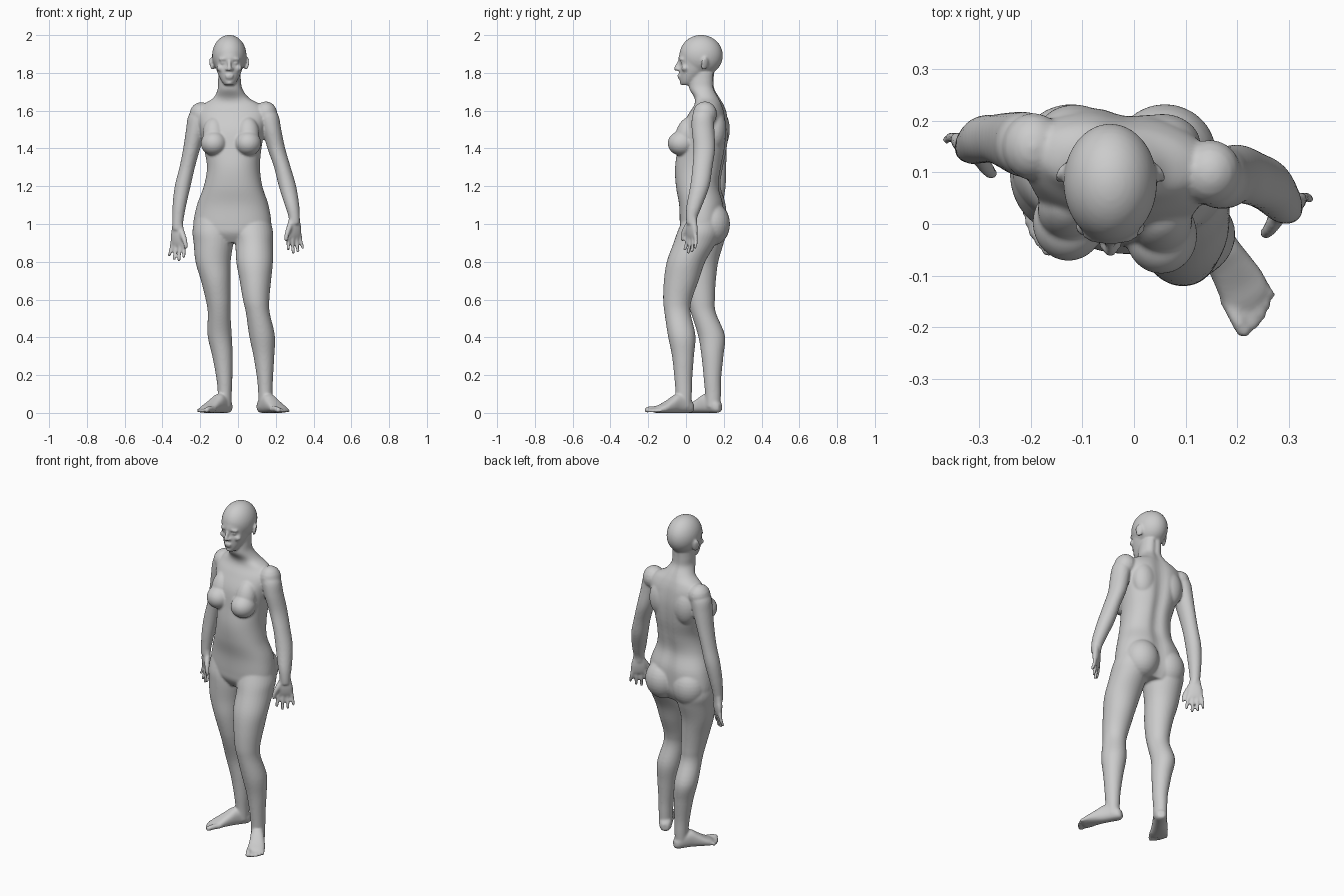
import bpy, math
from mathutils import Vector, Matrix

V, F = [], []  # all points and faces of the parts, fused at the end


def spline(rings, steps=5):
    # Catmull-Rom interpolation through ring tuples
    out = []
    for i in range(len(rings) - 1):
        p = [rings[min(max(i + k, 0), len(rings) - 1)] for k in (-1, 0, 1, 2)]
        for s in range(steps):
            t = s / steps
            out.append([0.5 * (2 * b + (c - a) * t + (2 * a - 5 * b + 4 * c - d) * t * t
                               + (3 * b - a - 3 * c + d) * t ** 3) for a, b, c, d in zip(*p)])
    return out + [list(rings[-1])]


def skin(loops):
    # join equal loops of points into a closed shell
    n, base = len(loops[0]), len(V)
    for loop in loops:
        V.extend(loop)
    for i in range(len(loops) - 1):
        a, b = base + i * n, base + (i + 1) * n
        F.extend((a + k, a + (k + 1) % n, b + (k + 1) % n, b + k) for k in range(n))
    last = base + (len(loops) - 1) * n
    F.append(tuple(range(base + n - 1, base - 1, -1)))
    F.append(tuple(range(last, last + n)))


def tube(rings, mat=Matrix(), yaw=0.0, power=2.0, groove=0.0, n=32):
    # loft of (super)ellipses, each ring is (x, y, z, rx, ry)
    rot, loops = Matrix.Rotation(yaw, 3, 'Z'), []
    for x, y, z, rx, ry in spline(rings):
        loop = []
        for k in range(n):
            a = 2 * math.pi * k / n
            c, s = math.cos(a), math.sin(a)
            g = 1 - groove * math.exp(-((a - math.pi / 2) / 0.2) ** 2)
            p = Vector((rx * math.copysign(abs(c) ** (2 / power), c),
                        ry * g * math.copysign(abs(s) ** (2 / power), s), 0))
            loop.append(mat @ (Vector((x, y, z)) + rot @ p))
        loops.append(loop)
    skin(loops)


def ball(loc, rad, rot=(0, 0, 0), n=20):
    m = Matrix.Translation(loc)
    for a, ax in zip(rot, 'XYZ'):
        m = m @ Matrix.Rotation(a, 4, ax)
    m = m @ Matrix.Diagonal((*rad, 1))
    h = n // 2
    lat = [-math.pi / 2 + math.pi * (i + .3) / (h - .4) for i in range(h)]
    skin([[m @ Vector((math.cos(t) * math.cos(2 * math.pi * k / n),
                       math.cos(t) * math.sin(2 * math.pi * k / n), math.sin(t)))
           for k in range(n)] for t in lat])


def finger(points, r0, r1, mat, n=12):
    # round tube along a bent path with ball ends
    path = [mat @ Vector(p) for p in spline(points, 3)]
    loops = []
    for i, p in enumerate(path):
        r = r0 + (r1 - r0) * i / (len(path) - 1)
        q = (path[min(i + 1, len(path) - 1)] - path[max(i - 1, 0)]).to_track_quat('Z', 'Y')
        loops.append([p + q @ Vector((r * math.cos(2 * math.pi * k / n), r * math.sin(2 * math.pi * k / n), 0))
                      for k in range(n)])
    skin(loops)
    ball(path[0], (r0,) * 3, n=12)
    ball(path[-1], (r1,) * 3, n=12)


def frame(origin, ax, ay, az):
    m = Matrix((Vector(ax).normalized(), Vector(ay).normalized(), Vector(az).normalized())).transposed().to_4x4()
    m.translation = origin
    return m


# head and face
HX = -0.046
tube([(HX, .002, 1.735, .024, .024), (HX, .012, 1.75, .037, .043), (HX, .025, 1.775, .051, .06),
      (HX, .042, 1.805, .064, .078), (HX, .055, 1.84, .074, .093), (HX, .06, 1.88, .08, .1),
      (HX, .072, 1.92, .082, .1)], n=48)
ball((HX, .08, 1.892), (.091, .115, .109), n=40)
for v in V:  # eye sockets
    for sx in (-1, 1):
        d = (v - Vector((HX + sx * .034, -.03, 1.853))).length
        v.y += .014 * math.exp(-(d / .02) ** 2)
finger([(HX, -.034, 1.863), (HX, -.046, 1.84), (HX, -.053, 1.822)], .008, .012, Matrix())
ball((HX, -.037, 1.786), (.023, .009, .006))
ball((HX, -.036, 1.774), (.02, .009, .006))
ball((HX, -.02, 1.748), (.02, .014, .013))
for s in (-1, 1):
    ball((HX + s * .032, -.025, 1.874), (.026, .012, .008), (0, s * .1, s * .3))
    ball((HX + s * .033, -.016, 1.853), (.016, .013, .011))
    ball((HX + s * .013, -.041, 1.819), (.009, .011, .008))
    ball((HX + s * .046, -.005, 1.825), (.022, .02, .018))
    ball((HX + s * .093, .098, 1.848), (.008, .022, .036), (-.15, s * .15, s * .5))

# torso and neck
tube([(-.03, .09, .9, .13, .085), (-.03, .09, .95, .19, .115), (-.03, .092, 1.0, .207, .122),
      (-.028, .088, 1.1, .19, .122), (-.026, .066, 1.2, .155, .118), (-.024, .07, 1.3, .14, .127),
      (-.028, .087, 1.4, .152, .13), (-.03, .1, 1.5, .172, .125), (-.03, .115, 1.58, .185, .1),
      (-.032, .122, 1.63, .155, .076), (-.036, .112, 1.667, .095, .066), (-.042, .085, 1.715, .065, .067),
      (-.045, .083, 1.76, .06, .066), (-.045, .085, 1.8, .058, .066)],
     yaw=-.12, power=2.2, groove=.12, n=64)
ball((-.122, .14, 1.0), (.1, .093, .115), n=32)
ball((.06, .135, 1.0), (.1, .098, .115), n=32)
ball((-.115, .17, 1.5), (.075, .062, .11), n=32)
ball((.055, .152, 1.5), (.075, .062, .11), n=32)
for x, y in ((-.127, .003), (.053, -.022)):  # breasts
    ball((x, y, 1.427), (.07, .075, .066), n=32)
    ball((x, y + .025, 1.475), (.06, .058, .095), (-.3, 0, 0), n=32)

# legs
tube([(-.13, .1, 1.03, .1, .1), (-.133, .098, .96, .108, .115), (-.13, .09, .9, .105, .11),
      (-.132, .077, .8, .093, .094), (-.118, .073, .7, .078, .085), (-.105, .08, .6, .066, .073),
      (-.1, .092, .53, .06, .066), (-.097, .135, .41, .064, .071), (-.082, .14, .3, .054, .058),
      (-.072, .14, .18, .042, .046), (-.07, .143, .1, .037, .042), (-.07, .143, .03, .036, .04)])
tube([(.07, .085, 1.03, .1, .1), (.077, .07, .96, .108, .115), (.085, .047, .9, .1, .113),
      (.088, 0, .8, .097, .102), (.092, -.025, .7, .083, .092), (.096, -.045, .6, .07, .076),
      (.105, -.045, .53, .063, .069), (.127, -.023, .41, .068, .073), (.137, -.016, .3, .055, .058),
      (.143, -.014, .18, .042, .047), (.145, -.012, .1, .038, .043), (.145, -.012, .03, .037, .04)])

# feet and toes: local x points to the big toe side, y up, z forward
for heel, fwd, med in (((.117, .036, 0), (.5, -.87, 0), (-.87, -.5, 0)),
                       ((-.045, .182, 0), (-.585, -.81, 0), (.81, -.585, 0))):
    m = frame(heel, med, (0, 0, 1), fwd)
    tube([(0, .028, .0, .018, .02), (0, .036, .02, .033, .036), (0, .048, .06, .037, .048),
          (0, .05, .1, .039, .05), (-.002, .038, .14, .043, .038), (-.002, .026, .18, .048, .026),
          (.001, .019, .21, .047, .019), (.006, .014, .228, .038, .014)], m, power=2.4)
    for x, end, r in ((.036, .258, .015), (.013, .258, .0105), (-.006, .25, .01),
                      (-.024, .239, .0095), (-.04, .225, .009)):
        finger([(x, r + .006, .19), (x * 1.05, r + .006, (end + .19) / 2 + .01), (x * 1.05, r, end)], r, r, m)

# arms
ball((-.195, .15, 1.583), (.061, .066, .062))
ball((.148, .1, 1.583), (.06, .064, .066))
tube([(-.19, .15, 1.61, .045, .045), (-.206, .153, 1.57, .058, .062), (-.222, .156, 1.5, .053, .062),
      (-.245, .161, 1.4, .045, .055), (-.269, .165, 1.3, .041, .048), (-.293, .164, 1.2, .042, .046),
      (-.31, .155, 1.1, .036, .039), (-.319, .147, 1.01, .029, .029), (-.319, .144, .97, .028, .026)])
tube([(.147, .095, 1.61, .045, .045), (.161, .09, 1.57, .055, .058), (.178, .09, 1.5, .051, .06),
      (.203, .097, 1.4, .047, .057), (.235, .087, 1.3, .044, .053), (.262, .073, 1.2, .046, .051),
      (.286, .045, 1.1, .038, .042), (.297, .031, 1.04, .03, .031), (.299, .028, 1.0, .028, .026)])

# hands: local x points to the thumb side, z down along the fingers
for wrist, thumb in (((-.319, .147, .995), Vector((.82, -.57, 0))),
                     ((.298, .031, 1.035), Vector((-.82, -.57, 0)))):
    down = Vector((0, 0, -1))
    m = frame(wrist, thumb, down.cross(thumb), down)
    tube([(0, 0, -.02, .027, .025), (0, 0, .02, .034, .021), (0, 0, .06, .043, .02),
          (0, 0, .09, .043, .016), (0, 0, .108, .038, .011)], m, power=2.3)
    bend = math.copysign(.012, -m[1][1])  # fingers curl forward
    for x, end in ((.033, .168), (.011, .186), (-.011, .18), (-.033, .16)):
        finger([(x, 0, .085), (x * 1.25, bend * .2, .13), (x * 1.4, bend, end)], .0115, .009, m)
    finger([(.022, 0, .03), (.046, bend, .065), (.06, bend * 1.3, .095), (.064, bend * 1.3, .118)],
           .017, .01, m)

# fuse everything into one smooth skin
for v in V:
    v.z = max(v.z, 0.0)
mesh = bpy.data.meshes.new("human_body")
mesh.from_pydata([tuple(v) for v in V], [], F)
body = bpy.data.objects.new("human_body", mesh)
bpy.context.collection.objects.link(body)
rm = body.modifiers.new("fuse", 'REMESH')
rm.mode = 'VOXEL'
rm.voxel_size = 0.0065
rm.use_smooth_shade = True
sm = body.modifiers.new("soften", 'SMOOTH')
sm.factor = 0.5
sm.iterations = 5
